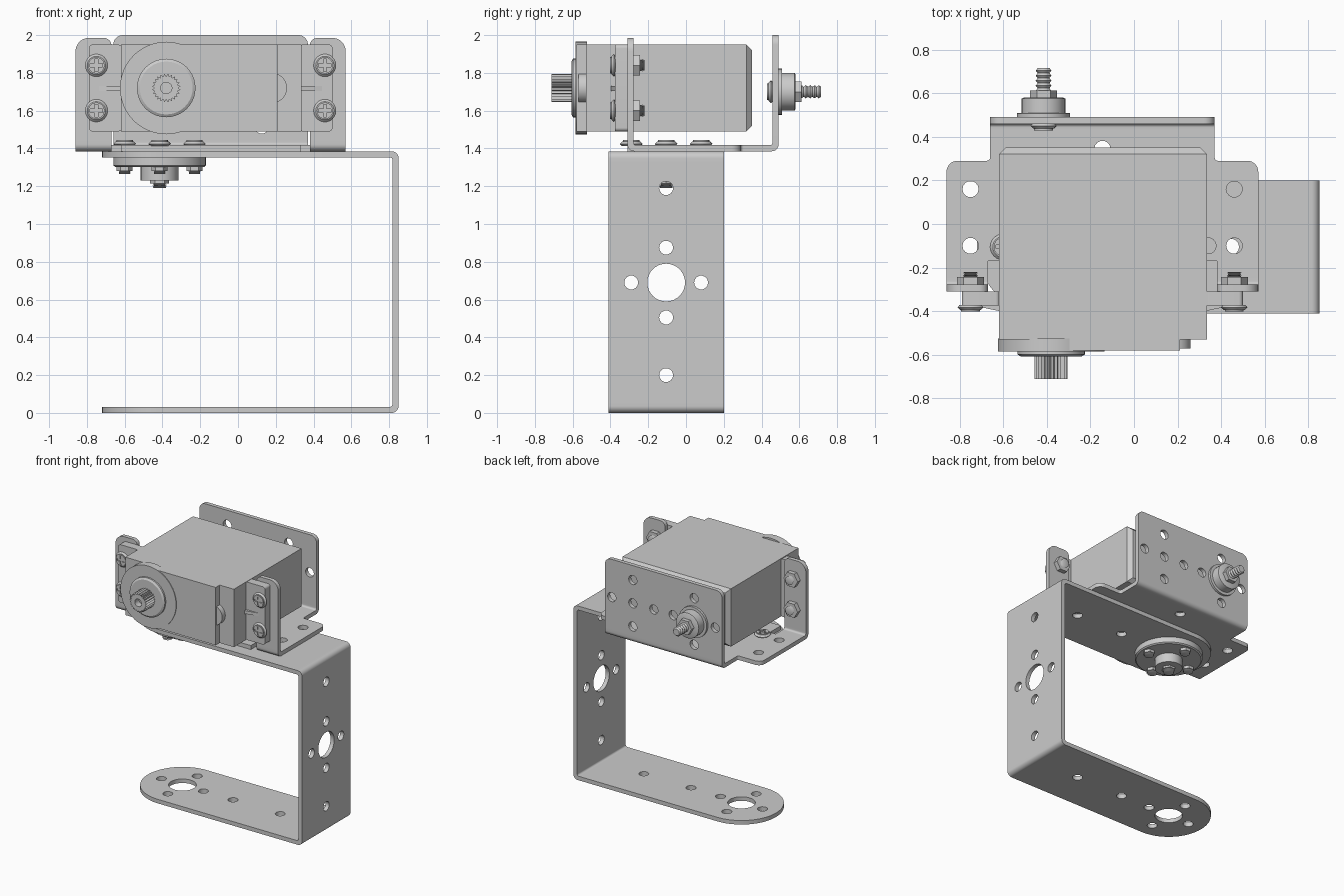
import bpy, bmesh, math
from mathutils import Vector

cube = bpy.data.objects.get("Cube")
if cube:
    bpy.data.objects.remove(cube)

grey = bpy.data.materials.new("plain_grey")
grey.use_nodes = True
COLOUR = (0.6, 0.6, 0.6, 1)
grey.diffuse_color = COLOUR
grey.node_tree.nodes["Principled BSDF"].inputs["Base Color"].default_value = COLOUR
made = []
T = 0.032          # sheet thickness
HOLE = 0.037       # small hole radius
PITCH = 0.185      # distance of small holes from a pivot


def place(plane, u, v, w):
    return {"xy": (u, v, w), "xz": (u, w, v), "yz": (w, u, v)}[plane]


def finish(name, bm):
    bmesh.ops.recalc_face_normals(bm, faces=bm.faces)
    mesh = bpy.data.meshes.new(name)
    bm.to_mesh(mesh)
    bm.free()
    mesh.materials.append(grey)
    ob = bpy.data.objects.new(name, mesh)
    bpy.context.collection.objects.link(ob)
    made.append(ob)
    return ob


def outline(corners, steps=8):
    """Polygon from (u, v, fillet radius) corners."""
    pts = []
    for i, (u, v, r) in enumerate(corners):
        p = Vector((u, v))
        if r == 0:
            pts.append(p)
            continue
        a = (Vector(corners[i - 1][:2]) - p).normalized()
        b = (Vector(corners[(i + 1) % len(corners)][:2]) - p).normalized()
        half = a.angle(b) / 2
        c = p + (a + b).normalized() * r / math.sin(half)
        t = r / math.tan(half)
        va, vb = (p + a * t - c).normalized(), (p + b * t - c).normalized()
        pts += [c + va.slerp(vb, k / steps).normalized() * r for k in range(steps + 1)]
    return pts


def rect(u0, v0, u1, v1, r=0):
    return outline([(u0, v0, r), (u1, v0, r), (u1, v1, r), (u0, v1, r)])


def circle(u, v, r, n=20):
    return [Vector((u + r * math.cos(k * math.tau / n), v + r * math.sin(k * math.tau / n)))
            for k in range(n)]


def plate(name, plane, shape, w0, w1, holes=(), chamfer=0):
    """Flat outline with holes, given thickness; the w1 rim may be chamfered."""
    bm = bmesh.new()
    edges = []
    for loop in [shape, *holes]:
        vs = [bm.verts.new(place(plane, p[0], p[1], w0)) for p in loop]
        edges += [bm.edges.new((vs[i - 1], vs[i])) for i in range(len(vs))]
    bmesh.ops.triangle_fill(bm, use_beauty=True, edges=edges,
                            normal=place(plane, 0, 0, 1))
    ext = bmesh.ops.extrude_face_region(bm, geom=bm.faces[:], use_keep_orig=True)
    top = [g for g in ext["geom"] if isinstance(g, bmesh.types.BMVert)]
    bmesh.ops.translate(bm, verts=top, vec=place(plane, 0, 0, w1 - w0))
    bmesh.ops.recalc_face_normals(bm, faces=bm.faces)
    if chamfer:
        rim = [e for e in bm.edges if all(v in top for v in e.verts)
               and e.calc_face_angle(0) > 0.5]
        bmesh.ops.bevel(bm, geom=rim, offset=chamfer, segments=1, affect="EDGES")
    return finish(name, bm)


def turned(name, plane, u, v, profile, n=24):
    """Stack of rings (radius, w) about an axis normal to the plane."""
    bm = bmesh.new()
    rings = [[bm.verts.new(place(plane, p.x, p.y, w)) for p in circle(u, v, r, n)]
             for r, w in profile]
    for a, b in zip(rings, rings[1:]):
        for i in range(n):
            bm.faces.new((a[i - 1], a[i], b[i], b[i - 1]))
    bm.faces.new(rings[0])
    bm.faces.new(rings[-1])
    return finish(name, bm)


def bend(name, plane, u, v, su, sv, w0, w1):
    """Quarter-round sheet bend with its outer corner at (u, v)."""
    R = 0.06
    shape = [(R, 0, 0), (0, 0, R * 0.6), (0, R, 0), (T, R, 0), (T, T, 0.015), (R, T, 0)]
    plate(name, plane, outline([(u + su * a, v + sv * b, r) for a, b, r in shape]), w0, w1)


def thread(name, plane, u, v, r, w0, w1):
    n = 10
    turned(name, plane, u, v, [(r if k % 2 else r * 0.75, w0 + (w1 - w0) * k / n)
                               for k in range(n + 1)], 14)


def screw_head(name, plane, u, v, w, out, r=0.06):
    """Domed head with a cross recess, standing on w and pointing along out."""
    turned(name, plane, u, v, [(r * 0.85, w), (r, w + out * 0.01), (r * 0.8, w + out * 0.022)])
    s, l = r * 0.14, r * 0.55
    cross = [(s, s), (s, l), (-s, l), (-s, s), (-l, s), (-l, -s),
             (-s, -s), (-s, -l), (s, -l), (s, -s), (l, -s), (l, s)]
    plate(name + "_cross", plane, circle(u, v, r * 0.72), w + out * 0.021, w + out * 0.03,
          [[(u + a, v + b) for a, b in cross]])


def around(u, v):
    return [(u + PITCH, v), (u - PITCH, v), (u, v + PITCH), (u, v - PITCH)]


def small_holes(spots):
    return [circle(u, v, HOLE, 14) for u, v in spots]


# Large C bracket: two round-ended arms joined by an upright
PX, PY, TOP = -0.415, -0.105, 1.385
arm = outline([(-0.72, -0.41, 0.304), (0.79, -0.41, 0), (0.79, 0.2, 0), (-0.72, 0.2, 0.304)], 20)
arm_holes = [circle(PX, PY, 0.1, 32)] + small_holes(around(PX, PY) + [(0.03, PY), (0.445, PY)])
plate("lower_arm", "xy", arm, 0, T, arm_holes)
plate("upper_arm", "xy", arm, TOP - T, TOP, arm_holes)
plate("upright", "yz", rect(-0.41, 0.06, 0.2, TOP - 0.06), 0.85 - T, 0.85,
      [circle(PY, 0.69, 0.1, 32)] + small_holes(around(PY, 0.69) + [(PY, 0.2), (PY, 1.19)]))
bend("lower_bend", "xz", 0.85, 0, -1, 1, -0.41, 0.2)
bend("upper_bend", "xz", 0.85, TOP, -1, -1, -0.41, 0.2)

# Motor bracket: base with wings, back wall and two front ears
MX, MZ = -0.145, 1.7
half = [(0.515, 0.43, 0), (0.515, 0.29, 0.015), (0.715, 0.29, 0.05), (0.715, -0.25, 0),
        (0.525, -0.25, 0), (0.525, -0.17, 0), (0.475, -0.17, 0), (0.475, -0.31, 0)]
base = [(MX + x, y, r) for x, y, r in half] + [(MX - x, y, r) for x, y, r in reversed(half)]
wing_holes = [(MX + s * 0.605, y) for s in (-1, 1) for y in (-0.1, 0.16)]
plate("bracket_base", "xy", outline(base), TOP, TOP + T,
      small_holes(wing_holes + [(MX, 0.345), (0.34, -0.1)]))
bend("back_bend", "yz", 0.49, TOP, -1, 1, MX - 0.515, MX + 0.515)
plate("back_wall", "xz", outline([(MX - 0.515, 1.445, 0), (MX + 0.515, 1.445, 0),
                                  (MX + 0.515, 2, 0.05), (MX - 0.515, 2, 0.05)]),
      0.49 - T, 0.49,
      small_holes(around(PX, MZ) + around(0.125, MZ) + [(0.125, MZ)]))

for s, side in ((-1, "right"), (1, "left")):
    inner, outer = MX + s * 0.525, MX + s * 0.715
    plate(side + "_ear", "xz", outline([(inner, 1.445, 0), (outer, 1.445, 0),
                                        (outer, 1.985, 0.07), (inner, 1.985, 0.04)]),
          -0.31, -0.31 + T)
    bend(side + "_ear_bend", "yz", -0.31, TOP, 1, 1, min(inner, outer), max(inner, outer))
    # Motor mounting tab, its rib and fasteners
    a, b = sorted((MX + s * 0.47, MX + s * 0.645))
    plate(side + "_tab", "xz", rect(a, 1.49, b, 1.95, 0.02), -0.375, -0.31)
    plate(side + "_tab_rib", "xy", [(MX + s * 0.47, -0.4), (MX + s * 0.59, -0.375),
                                    (MX + s * 0.47, -0.375)], 1.705, 1.73)
    for z, level in ((1.6, "lower"), (1.84, "upper")):
        x, tag = MX + s * 0.605, f"{side}_{level}_tab"
        screw_head(tag + "_screw", "xz", x, z, -0.372, -1)
        turned(tag + "_nut", "xz", x, z, [(0.062, -0.28), (0.062, -0.243)], 6)
        thread(tag + "_thread", "xz", x, z, 0.034, -0.25, -0.22)

# Motor: chamfered case, round gear cover, toothed output shaft
SX, SZ = -0.38, 1.72
plate("motor_case", "xz", rect(-0.62, 1.49, 0.335, 1.95), -0.53, 0.35, chamfer=0.03)
plate("gear_cover", "xz", rect(SX, 1.49, 0.21, 1.95), -0.58, -0.52)
turned("gear_cover_round", "xz", SX, SZ, [(0.245, -0.525), (0.245, -0.585)], 48)
turned("cover_boss", "xz", 0.18, SZ, [(0.08, -0.52), (0.08, -0.57)])
turned("shaft_collar", "xz", SX, SZ, [(0.155, -0.58), (0.155, -0.598), (0.14, -0.607)], 40)
teeth = 24
star = [circle(SX, SZ, 0.076 if k % 2 else 0.062, teeth * 2)[k] for k in range(teeth * 2)]
plate("toothed_shaft", "xz", star, -0.712, -0.6, [circle(SX, SZ, 0.03)])
turned("shaft_core", "xz", SX, SZ, [(0.035, -0.6), (0.035, -0.66)])

# Round horn below the upper arm with its screws
turned("horn_disc", "xy", PX, PY, [(0.245, TOP - T), (0.245, 1.31), (0.235, 1.302)], 48)
turned("horn_hub", "xy", PX, PY, [(0.1, 1.305), (0.1, 1.23)], 32)
turned("horn_centre_nut", "xy", PX, PY, [(0.05, 1.235), (0.05, 1.215)], 6)
thread("horn_centre_thread", "xy", PX, PY, 0.038, 1.22, 1.19)
for i, (x, y) in enumerate(around(PX, PY)):
    screw_head(f"horn_screw_{i}", "xy", x, y, TOP + T - 0.003, 1)
    turned(f"horn_nut_{i}", "xy", x, y, [(0.042, 1.305), (0.042, 1.28)], 6)
    thread(f"horn_thread_{i}", "xy", x, y, 0.034, 1.29, 1.265)

# Rear pivot: screw, flanged bearing, nut and protruding thread
screw_head("pivot_screw", "xz", PX, MZ, 0.46, -1)
turned("pivot_bearing", "xz", PX, MZ, [(0.122, 0.488), (0.122, 0.508), (0.1, 0.509),
                                       (0.1, 0.575), (0.09, 0.58)], 36)
turned("pivot_nut", "xz", PX, MZ, [(0.062, 0.578), (0.062, 0.612)], 6)
thread("pivot_thread", "xz", PX, MZ, 0.036, 0.6, 0.715)

bpy.ops.object.select_all(action="DESELECT")
for ob in made:
    ob.select_set(True)
bpy.context.view_layer.objects.active = made[0]
bpy.ops.object.shade_smooth_by_angle(angle=math.radians(30))
